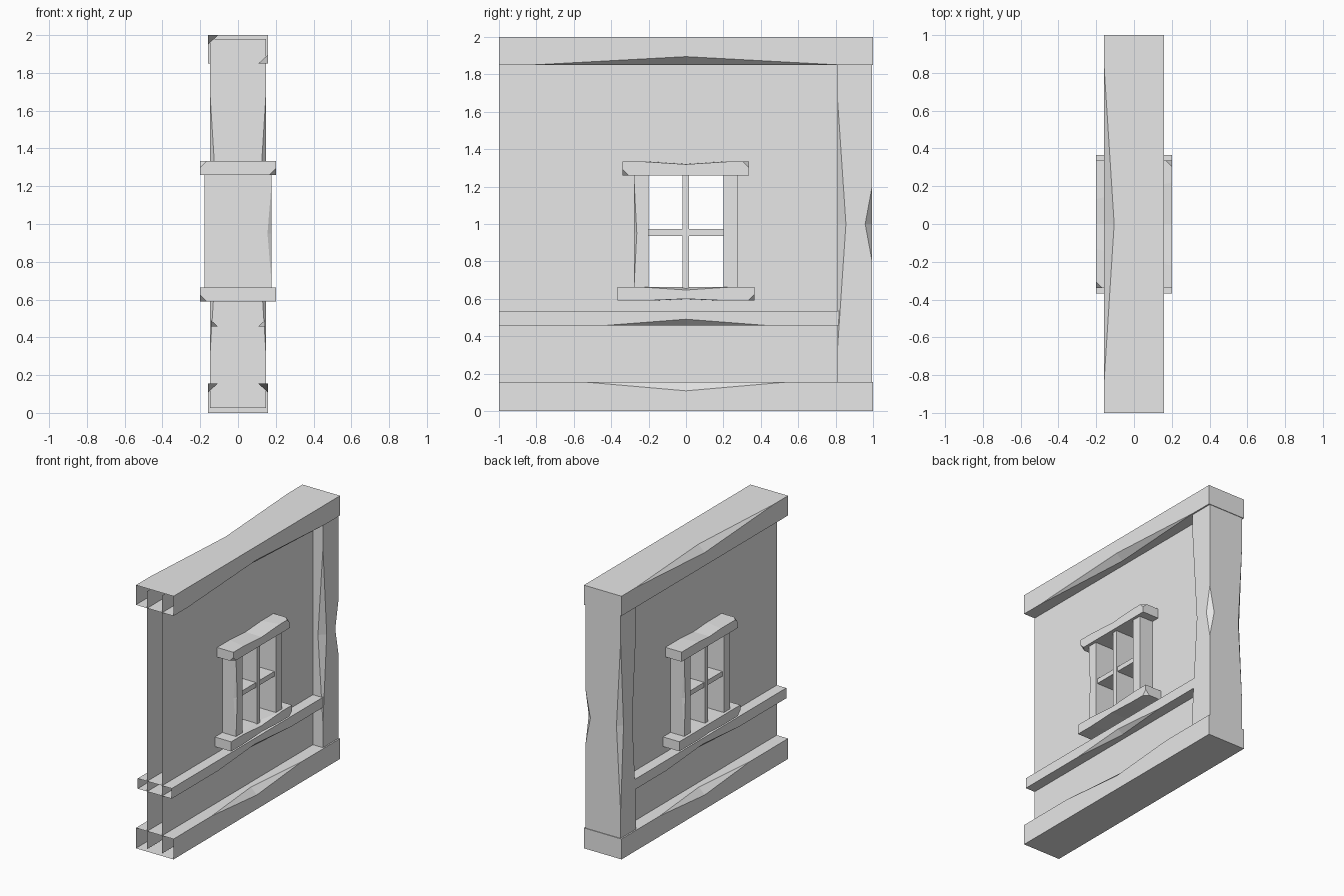
import bpy, bmesh
from mathutils import Vector as V

cube = bpy.data.objects.get("Cube")
if cube:
    bpy.data.objects.remove(cube)

plaster = bpy.data.materials.new("light_grey")
plaster.use_nodes = True
grey = (0.8, 0.8, 0.8, 1)
plaster.diffuse_color = grey
plaster.node_tree.nodes["Principled BSDF"].inputs["Base Color"].default_value = grey


def hull(points):
    """Object made of the convex hull of some points."""
    bm = bmesh.new()
    for p in points:
        bm.verts.new(p)
    bmesh.ops.convex_hull(bm, input=bm.verts[:])
    bmesh.ops.recalc_face_normals(bm, faces=bm.faces[:])
    mesh = bpy.data.meshes.new("cutter")
    bm.to_mesh(mesh)
    bm.free()
    obj = bpy.data.objects.new("cutter", mesh)
    bpy.context.collection.objects.link(obj)
    obj.hide_render = True
    return obj


def box_points(lo, hi):
    return [(x, y, z) for x in (lo[0], hi[0]) for y in (lo[1], hi[1]) for z in (lo[2], hi[2])]


def notch(mid, half, u, v):
    """Worn chip in a long edge: half-length vector plus two inward depths."""
    mid, half, u, v = V(mid), V(half), V(u), V(v)
    p, q = mid + u, mid + v
    ends = [mid + s * half for s in (-1, 1)]
    return [e + (2 * e - p - q) * 0.2 for e in ends] + [p + (p - q) * 0.4, q + (q - p) * 0.4]


def chip(corner, inward, size=0.033):
    """Cut-off corner; inward gives the sign towards the block on each axis."""
    c = V(corner)
    pts = [c] + [c + V([inward[i] * size if i == k else 0 for i in range(3)]) for k in range(3)]
    centre = (pts[1] + pts[2] + pts[3]) / 3
    return [centre + (p - centre) * 3 for p in pts]


def block(name, lo, hi, cuts=(), open_faces=()):
    """Box with cuts removed; open_faces lists (axis, value) sides left open."""
    obj = hull(box_points(lo, hi))
    cutters = [hull(c) for c in cuts]
    for c in cutters:
        mod = obj.modifiers.new("cut", "BOOLEAN")
        mod.operation, mod.solver, mod.object = "DIFFERENCE", "EXACT", c
    bpy.context.view_layer.update()
    graph = bpy.context.evaluated_depsgraph_get()
    mesh = bpy.data.meshes.new_from_object(obj.evaluated_get(graph))
    obj.modifiers.clear()
    obj.data = mesh
    for c in cutters:
        bpy.data.objects.remove(c)
    bm = bmesh.new()
    bm.from_mesh(mesh)
    gone = [f for f in bm.faces
            if any(all(abs(v.co[a] - d) < 1e-4 for v in f.verts) for a, d in open_faces)]
    bmesh.ops.delete(bm, geom=gone, context="FACES")
    bm.to_mesh(mesh)
    bm.free()
    mesh.materials.clear()
    mesh.materials.append(plaster)
    obj.name = mesh.name = name
    obj.hide_render = False
    return obj


L, R = -0.158, 0.158   # beam sides
front = [(1, -1)]      # beams are open at the front end

# Wall skins with the window opening
block("wall", (-0.063, -1, 0.02), (0.063, 0.9, 1.98),
      [box_points((-1, -0.24, 0.62), (1, 0.24, 1.3))],
      front + [(2, 0.02), (2, 1.98), (1, 0.9)])

# Horizontal beams
block("top_beam", (L, -1, 1.85), (R, 1, 2), [
    notch((R, 0, 1.85), (0, 0.83, 0), (-0.05, 0, 0), (0, 0, 0.045)),
    notch((L, 0, 2), (0, 0.83, 0), (0.053, 0, 0), (0, 0, -0.05))], front)
block("bottom_beam", (L, -1, 0), (R, 1, 0.155), [
    notch((s * R, 0, 0.155), (0, 0.54, 0), (-s * 0.05, 0, 0), (0, 0, -0.047))
    for s in (-1, 1)], front)
block("middle_rail", (-0.143, -1, 0.457), (0.143, 0.83, 0.535), [
    notch((s * 0.143, 0, 0.457), (0, 0.44, 0), (-s * 0.037, 0, 0), (0, 0, 0.034))
    for s in (-1, 1)], front)

# Corner post
P = 0.147
block("post", (-P, 0.81, 0.025), (P, 0.995, 1.98),
      [notch((s * P, 0.81, 1), (0, 0, 0.67), (-s * 0.042, 0, 0), (0, 0.045, 0)) for s in (-1, 1)] + [
      notch((P, 0.995, 1), (0, 0, 0.2), (-0.04, 0, 0), (0, -0.037, 0)),
      notch((-P, 0.995, 1), (0, 0, 0.65), (0.035, 0, 0), (0, -0.035, 0))])

# Window frame
J = 0.178
block("lintel", (-0.2, -0.34, 1.26), (0.2, 0.337, 1.333), [
    chip((0.2, -0.34, 1.26), (-1, 1, 1)),
    chip((0.2, 0.337, 1.333), (-1, -1, -1)),
    chip((-0.2, -0.34, 1.333), (1, 1, -1)),
    notch((0.2, 0, 1.333), (0, 0.22, 0), (-1, 0, 0), (0, 0, -0.014))])
block("sill", (-0.2, -0.367, 0.59), (0.2, 0.365, 0.663), [
    chip((-0.2, -0.367, 0.59), (1, 1, 1)),
    chip((0.2, 0.365, 0.59), (-1, -1, 1)),
    notch((0.2, 0, 0.663), (0, 0.24, 0), (-0.05, 0, 0), (0, 0, -0.016)),
    notch((0.2, 0, 0.59), (0, 0.22, 0), (-1, 0, 0), (0, 0, 0.01))])
block("front_jamb", (-J, -0.277, 0.66), (J, -0.2, 1.262), [
    notch((J, -0.277, 0.95), (0, 0, 0.27), (-0.022, 0, 0), (0, 0.014, 0))])
block("back_jamb", (-J, 0.2, 0.66), (J, 0.275, 1.262), [
    notch((-J, 0.275, 0.95), (0, 0, 0.27), (0.022, 0, 0), (0, -0.014, 0))])

# Glazing bars
block("upright_bar", (-0.172, -0.02, 0.65), (0.172, 0.017, 1.27))
block("cross_bar", (-0.165, -0.21, 0.935), (0.165, 0.21, 0.972))
